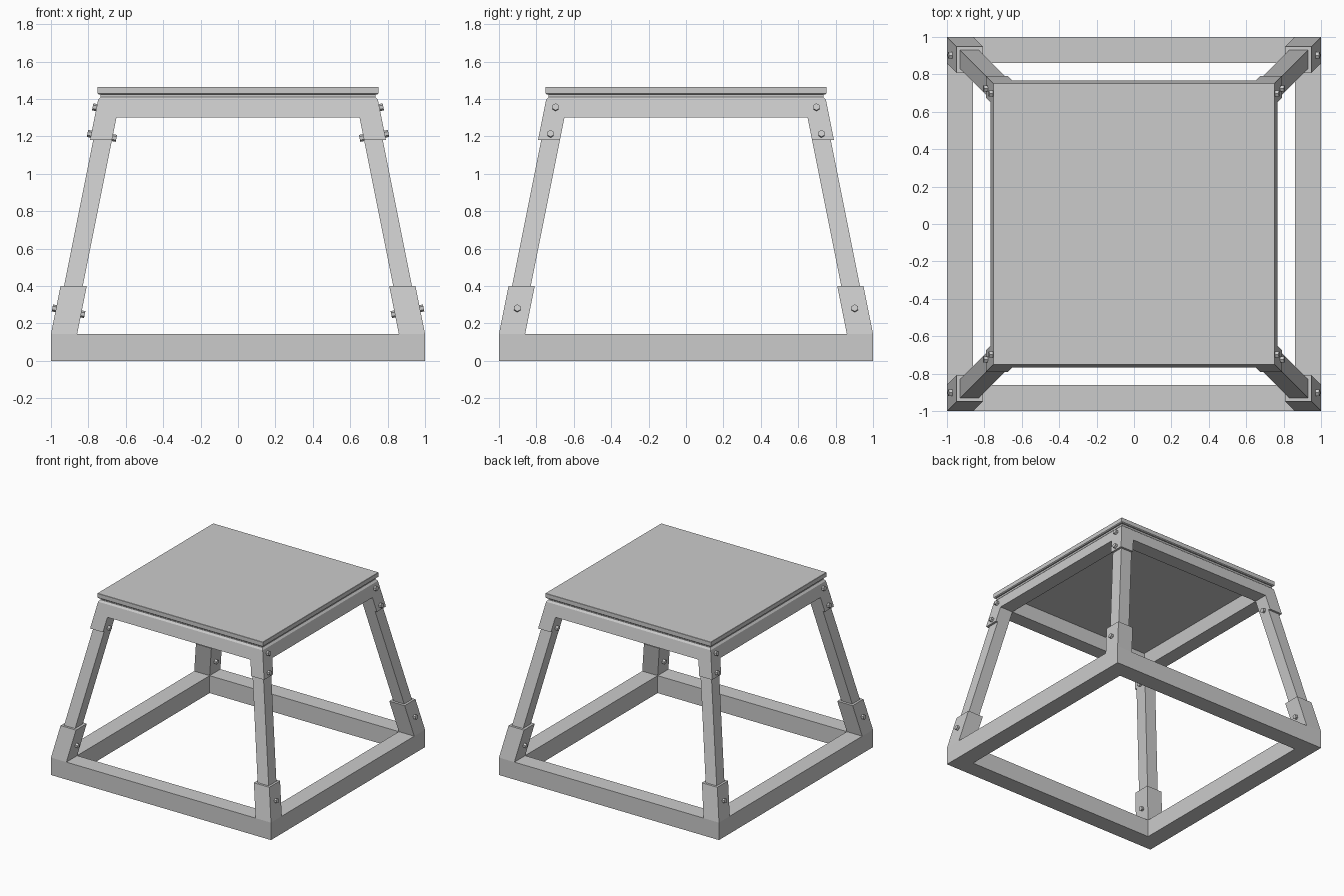
import bpy, bmesh
from mathutils import Vector

if "Cube" in bpy.data.objects:
    bpy.data.objects.remove(bpy.data.objects["Cube"])

SLOPE = 0.2          # inward lean of every leg part per unit of height


def finish(name, bm):
    bmesh.ops.recalc_face_normals(bm, faces=bm.faces)
    mesh = bpy.data.meshes.new(name)
    bm.to_mesh(mesh)
    bm.free()
    obj = bpy.data.objects.new(name, mesh)
    bpy.context.collection.objects.link(obj)
    return obj


def square_ring(name, profile):
    """Sweep a closed (radius, z) profile round a square with mitred corners."""
    bm = bmesh.new()
    loops = [[bm.verts.new((sx * r, sy * r, z)) for r, z in profile]
             for sx, sy in ((1, 1), (-1, 1), (-1, -1), (1, -1))]
    n = len(profile)
    for i in range(4):
        a, b = loops[i], loops[(i + 1) % 4]
        for j in range(n):
            k = (j + 1) % n
            bm.faces.new((a[j], a[k], b[k], b[j]))
    return finish(name, bm)


def slab(name, sections):
    """Square slab made of stacked (half width, z) sections."""
    bm = bmesh.new()
    rows = [[bm.verts.new((sx * r, sy * r, z))
             for sx, sy in ((1, 1), (-1, 1), (-1, -1), (1, -1))] for r, z in sections]
    for a, b in zip(rows, rows[1:]):
        for i in range(4):
            j = (i + 1) % 4
            bm.faces.new((a[i], a[j], b[j], b[i]))
    bm.faces.new(rows[0])
    bm.faces.new(rows[-1])
    return finish(name, bm)


def leaning_box(name, sx, sy, outer, inner, z0, z1):
    """Box at one corner, leaning inward on both axes; outer/inner given at z0."""
    bm = bmesh.new()
    bmesh.ops.create_cube(bm, size=1)
    for v in bm.verts:
        t = v.co.z + 0.5
        shift = SLOPE * (z1 - z0) * t
        x = (outer if v.co.x > 0 else inner) - shift
        y = (outer if v.co.y > 0 else inner) - shift
        v.co = (sx * x, sy * y, z0 + (z1 - z0) * t)
    return finish(name, bm)


def hex_bolt(name, sx, sy, x, y, z):
    """Six-sided bolt head square to the leaning side face."""
    bm = bmesh.new()
    bmesh.ops.create_cone(bm, cap_ends=True, segments=6,
                          radius1=0.019, radius2=0.019, depth=0.03)
    obj = finish(name, bm)
    obj.location = (sx * x, sy * y, z)
    obj.rotation_mode = 'QUATERNION'
    obj.rotation_quaternion = Vector((sx, 0, SLOPE)).to_track_quat('Z', 'Y')
    return obj


# Base frame and upper frame
square_ring("base_frame", [(0.86, 0), (1, 0), (1, 0.143), (0.86, 0.143)])
square_ring("top_frame", [(0.65, 1.30), (0.767, 1.30), (0.748, 1.395),
                          (0.735, 1.41), (0.63, 1.41)])

# Seat panel with a recessed spacer below it
slab("seat_spacer", [(0.735, 1.405), (0.735, 1.428)])
slab("seat_panel", [(0.745, 1.424), (0.752, 1.43), (0.752, 1.463), (0.75, 1.465)])

# Corner posts: lower socket, leg, upper bracket and bolts
for sx, side in ((-1, "left"), (1, "right")):
    for sy, end in ((-1, "front"), (1, "back")):
        tag = f"{end}_{side}"
        leaning_box(f"lower_socket_{tag}", sx, sy, 1.0, 0.86, 0.143, 0.40)
        leaning_box(f"leg_{tag}", sx, sy, 0.93, 0.83, 0.40, 1.31)
        leaning_box(f"upper_bracket_{tag}", sx, sy, 0.791, 0.674, 1.18, 1.30)
        # Bolt heads outside, nuts inside
        for i, (x, y, z) in enumerate(((0.978, 0.902, 0.28), (0.762, 0.697, 1.355),
                                       (0.79, 0.724, 1.213))):
            hex_bolt(f"bolt_{tag}_{i}", sx, sy, x, y, z)
        for i, (x, y, z) in enumerate(((0.834, 0.902, 0.25), (0.665, 0.724, 1.192))):
            hex_bolt(f"nut_{tag}_{i}", sx, sy, x, y, z)
